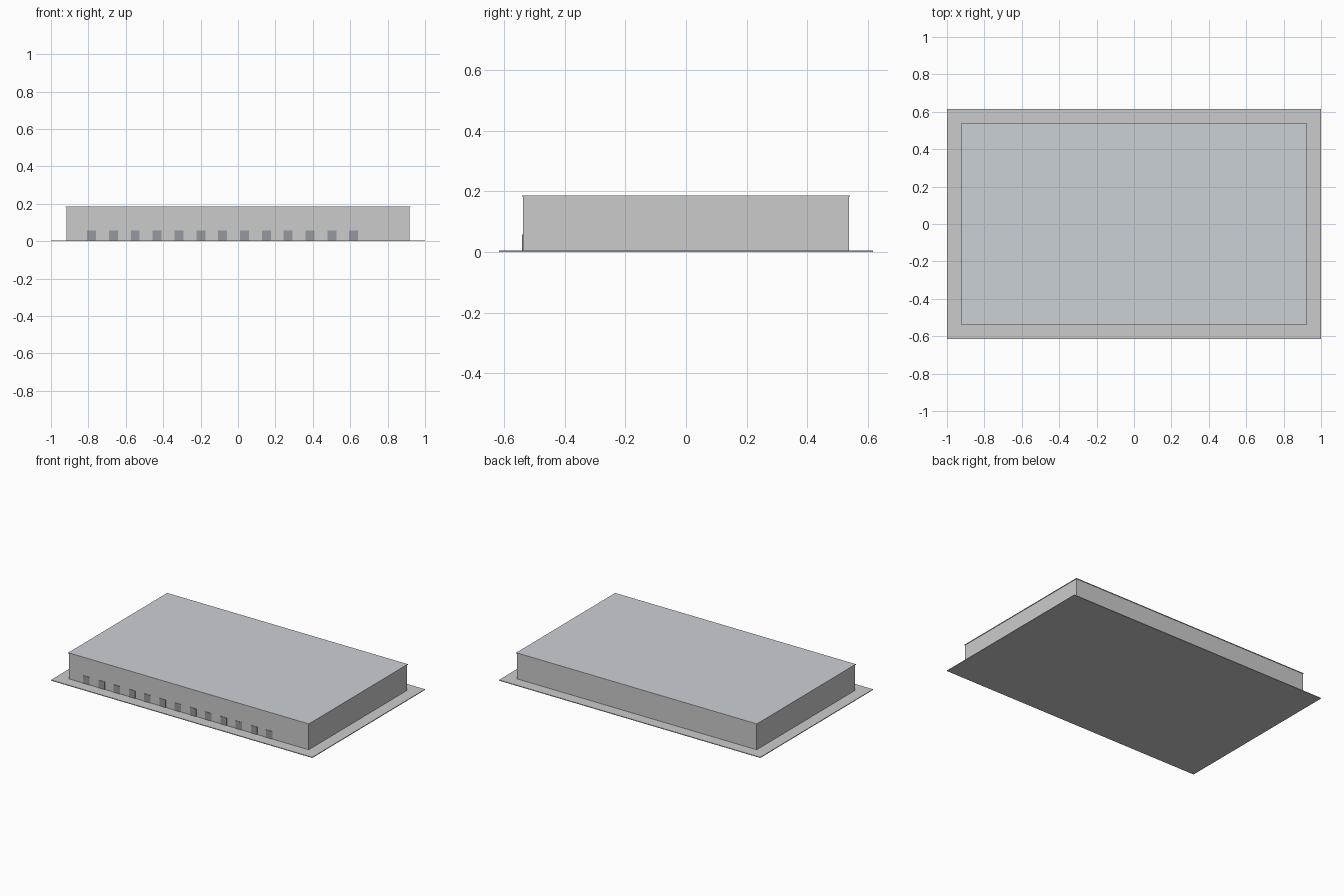
import bpy

if "Cube" in bpy.data.objects:
    bpy.data.objects.remove(bpy.data.objects["Cube"])


def material(name, color):
    mat = bpy.data.materials.new(name)
    mat.diffuse_color = (*color, 1)
    mat.use_nodes = True
    mat.node_tree.nodes["Principled BSDF"].inputs["Base Color"].default_value = mat.diffuse_color
    return mat


def box(name, x, y, z, mat=None):
    """Box spanning the (min, max) ranges x, y and z."""
    spans = (x, y, z)
    bpy.ops.mesh.primitive_cube_add(size=1, location=[(a + b) / 2 for a, b in spans])
    obj = bpy.context.object
    obj.name = name
    obj.scale = [b - a for a, b in spans]
    bpy.ops.object.transform_apply(location=False, rotation=False, scale=True)
    if mat:
        obj.data.materials.append(mat)
    return obj


roof_grey = material("roof_grey", (0.60, 0.64, 0.68))
door_grey = material("door_grey", (0.30, 0.32, 0.35))

# Paved yard
box("ground_slab", (-1, 1), (-0.616, 0.616), (0, 0.005))

# Warehouse hall and thin, slightly overhanging roof sheet
box("hall_walls", (-0.918, 0.918), (-0.538, 0.538), (0.005, 0.182))
box("roof", (-0.921, 0.921), (-0.541, 0.541), (0.182, 0.186), roof_grey)

# Row of loading dock doors along the front, stopping short of the right end
for i in range(13):
    cx = -0.783 + i * 0.1168
    box(f"dock_door_{i + 1}", (cx - 0.024, cx + 0.024),
        (-0.541, -0.536), (0.005, 0.058), door_grey)
